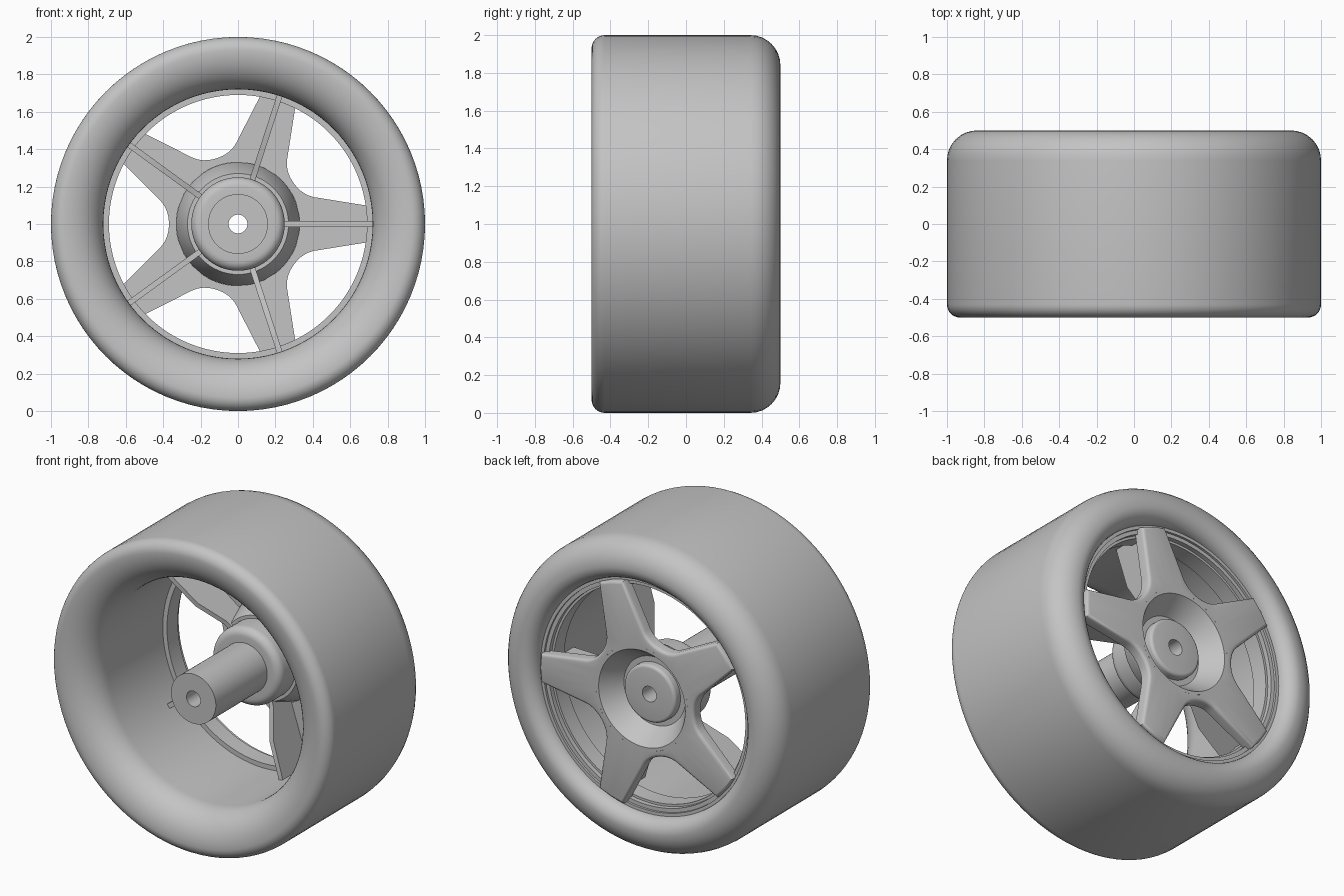
import bpy, bmesh, math
from mathutils import Vector, Matrix

cube = bpy.data.objects.get("Cube")
if cube:
    bpy.data.objects.remove(cube, do_unlink=True)

grey = bpy.data.materials.new("plain_grey")
grey.use_nodes = True
colour = (0.55, 0.55, 0.55, 1)
grey.diffuse_color = colour
grey.node_tree.nodes["Principled BSDF"].inputs["Base Color"].default_value = colour

SPOKES = 5
BACK, PLATE_FRONT = 0.45, 0.38


def finish(bm, name, angle=30):
    """Turn a bmesh into a shaded object whose axle sits at z = 1."""
    bmesh.ops.recalc_face_normals(bm, faces=bm.faces)
    mesh = bpy.data.meshes.new(name)
    bm.to_mesh(mesh)
    bm.free()
    mesh.materials.append(grey)
    obj = bpy.data.objects.new(name, mesh)
    bpy.context.collection.objects.link(obj)
    obj.location.z = 1
    bpy.ops.object.select_all(action="DESELECT")
    obj.select_set(True)
    bpy.context.view_layer.objects.active = obj
    bpy.ops.object.shade_smooth_by_angle(angle=math.radians(angle))
    return obj


def arc(r, y, rx, ry, start, end, steps=8):
    """Elliptical arc in (radius, y), angles in degrees."""
    angles = [math.radians(start + (end - start) * i / steps) for i in range(steps + 1)]
    return [(r + rx * math.cos(a), y + ry * math.sin(a)) for a in angles]


def lathe(name, profile, steps=96):
    """Spin a closed (radius, y) profile around the y axis."""
    bm = bmesh.new()
    verts = [bm.verts.new((r, y, 0)) for r, y in profile]
    edges = [bm.edges.new((v, verts[(i + 1) % len(verts)])) for i, v in enumerate(verts)]
    bmesh.ops.spin(bm, geom=verts + edges, cent=(0, 0, 0), axis=(0, 1, 0),
                   angle=math.tau, steps=steps, use_merge=True)
    bmesh.ops.remove_doubles(bm, verts=bm.verts, dist=1e-5)
    return finish(bm, name)


# Tyre: small front shoulder, large back shoulder, wide rounded front lip
lathe("tyre",
      arc(0.93, -0.43, 0.07, 0.07, -90, 0)
      + arc(0.84, 0.34, 0.16, 0.16, 0, 90)
      + arc(0.84, 0.41, 0.09, 0.09, 90, 180)
      + [(0.75, 0.39), (0.72, 0.39)]
      + arc(0.93, -0.31, 0.21, 0.19, 180, 270, 12)[:-1])

# Rim: stepped ring inside the back of the tyre
lathe("rim", [(0.73, 0.26), (0.69, 0.26), (0.69, 0.37), (0.705, 0.37),
              (0.705, 0.40), (0.73, 0.40), (0.73, 0.415), (0.755, 0.415), (0.755, 0.3)])

# Hub: axle tube, rounded collar and dished back with a centre boss
lathe("hub",
      [(0.05, -0.455), (0.16, -0.455), (0.16, 0.07)]
      + arc(0.20, 0.12, 0.05, 0.05, -90, 0, 6)
      + [(0.25, 0.23), (0.27, 0.23), (0.28, 0.25), (0.33, 0.39), (0.33, BACK),
         (0.31, BACK), (0.22, 0.32), (0.185, 0.32), (0.185, 0.355)]
      + arc(0.165, 0.355, 0.02, 0.02, 0, 90, 4)
      + [(0.05, 0.375)], steps=64)


# Star plate: half a spoke outline, mirrored and repeated
def star_outline():
    valley, corner, side = Vector((0.299, 0.217)), Vector((0.344, 0.155)), Vector((0.41, 0.143))
    half = [Vector((0.735, 0)), Vector((0.728, 0.092))]
    for i in range(9):
        t = i / 8
        half.append(side.lerp(corner, t).lerp(corner.lerp(valley, t), t))
    points = []
    for k in range(SPOKES):
        turn = Matrix.Rotation(math.tau * k / SPOKES, 2)
        mirrored = [Vector((p.x, -p.y)) for p in half[:0:-1]]
        points += [turn @ p for p in mirrored[1:] + half]
    return points


bm = bmesh.new()
outline = star_outline()
rings = []
for y in (PLATE_FRONT, BACK):
    rings.append([bm.verts.new((p.x, y, p.y)) for p in outline])
    rings.append([bm.verts.new((q.x, y, q.y)) for q in (p.normalized() * 0.33 for p in outline)])
front_out, front_in, back_out, back_in = rings
for a, b in ((front_out, front_in), (front_out, back_out), (back_out, back_in)):
    for i in range(len(outline)):
        j = (i + 1) % len(outline)
        bm.faces.new((a[i], a[j], b[j], b[i]))
back_set = set(back_out)
rim_edges = [e for e in bm.edges if set(e.verts) <= back_set]
bmesh.ops.bevel(bm, geom=rim_edges, offset=0.02, segments=3, profile=0.5, affect="EDGES")
finish(bm, "star_plate", 35)

# Ribs: a thin web behind each spoke, from hub to rim
rib_profile = [(0.22, 0.22), (0.30, 0.21), (0.48, 0.13), (0.725, 0.12),
               (0.725, 0.40), (0.33, 0.40), (0.27, 0.26), (0.22, 0.25)]
for k in range(SPOKES):
    bm = bmesh.new()
    face = bm.faces.new([bm.verts.new((r, y, -0.015)) for r, y in rib_profile])
    side = bmesh.ops.extrude_face_region(bm, geom=[face])["geom"]
    bmesh.ops.translate(bm, vec=(0, 0, 0.03),
                        verts=[v for v in side if isinstance(v, bmesh.types.BMVert)])
    bmesh.ops.rotate(bm, verts=bm.verts, cent=(0, 0, 0),
                     matrix=Matrix.Rotation(math.tau * k / SPOKES, 3, "Y"))
    finish(bm, f"spoke_rib_{k + 1}")
